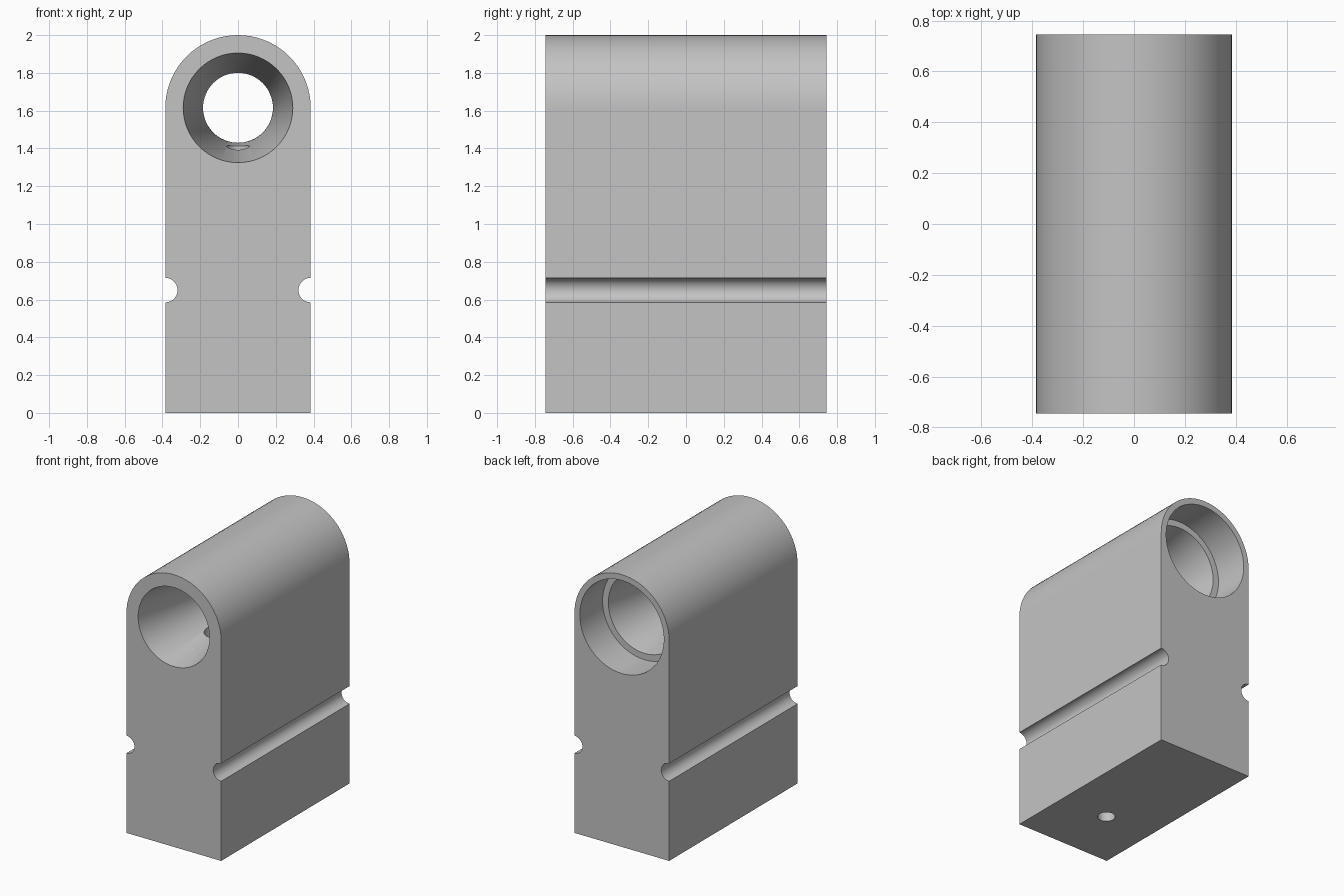
import bpy, bmesh, math
from math import pi, sin, cos

cube = bpy.data.objects.get("Cube")
if cube:
    bpy.data.objects.remove(cube, do_unlink=True)

HALF_W, HALF_D = 0.385, 0.745
BORE_Z = 2 - HALF_W
GROOVE_Z, GROOVE_R = 0.65, 0.065

grey = bpy.data.materials.new("plain grey")
grey.use_nodes = True
colour = (0.55, 0.55, 0.55, 1)
grey.diffuse_color = colour
grey.node_tree.nodes["Principled BSDF"].inputs["Base Color"].default_value = colour


def make_object(name, bm):
    bmesh.ops.recalc_face_normals(bm, faces=bm.faces)
    mesh = bpy.data.meshes.new(name)
    bm.to_mesh(mesh)
    bm.free()
    mesh.materials.append(grey)
    obj = bpy.data.objects.new(name, mesh)
    bpy.context.collection.objects.link(obj)
    return obj


def arc(cx, cz, r, start, end, n):
    return [(cx + r * cos(start + (end - start) * i / n),
             cz + r * sin(start + (end - start) * i / n)) for i in range(n + 1)]


def lathe(name, profile, sides):
    """Closed solid around the y axis at bore height, from (y, radius) pairs."""
    bm = bmesh.new()
    rings = [[bm.verts.new((r * cos(2 * pi * i / sides), y,
                            BORE_Z + r * sin(2 * pi * i / sides)))
              for i in range(sides)] for y, r in profile]
    for a, b in zip(rings, rings[1:]):
        for i in range(sides):
            j = (i + 1) % sides
            bm.faces.new((a[i], a[j], b[j], b[i]))
    bm.faces.new(rings[0])
    bm.faces.new(rings[-1])
    return make_object(name, bm)


# Round-topped block with a half-round groove on each side
outline = [(HALF_W, 0)]
outline += arc(HALF_W, GROOVE_Z, GROOVE_R, 1.5 * pi, 0.5 * pi, 16)
outline += arc(0, BORE_Z, HALF_W, 0, pi, 36)
outline += arc(-HALF_W, GROOVE_Z, GROOVE_R, 0.5 * pi, -0.5 * pi, 16)
outline += [(-HALF_W, 0)]
bm = bmesh.new()
face = bm.faces.new([bm.verts.new((x, -HALF_D, z)) for x, z in outline])
ext = bmesh.ops.extrude_face_region(bm, geom=[face])
bmesh.ops.translate(bm, vec=(0, 2 * HALF_D, 0),
                    verts=[v for v in ext["geom"] if isinstance(v, bmesh.types.BMVert)])
block = make_object("bored_block", bm)

# Hourglass bore with a wider stepped socket at the back
bore = lathe("bore_cutter", [(-0.762, 0.293), (-0.13, 0.185), (0.48, 0.295),
                             (0.48, 0.342), (0.78, 0.342)], 64)

# Vertical pin hole from the base into the bore
bpy.ops.mesh.primitive_cylinder_add(vertices=32, radius=0.06, depth=1.6,
                                    location=(0, -0.29, 0.7))
pin_hole = bpy.context.object
pin_hole.name = "pin_hole_cutter"
pin_hole.data.materials.append(grey)

# Cut the holes and keep the finished mesh
cutters = (bore, pin_hole)
for cutter in cutters:
    cutter.hide_render = True
    mod = block.modifiers.new(cutter.name, "BOOLEAN")
    mod.operation = "DIFFERENCE"
    mod.solver = "EXACT"
    mod.object = cutter
bpy.context.view_layer.update()
depsgraph = bpy.context.evaluated_depsgraph_get()
cut_mesh = bpy.data.meshes.new_from_object(block.evaluated_get(depsgraph))
block.modifiers.clear()
block.data = cut_mesh
for cutter in cutters:
    bpy.data.objects.remove(cutter, do_unlink=True)

# One material on every face
cut_mesh.materials.clear()
cut_mesh.materials.append(grey)
for poly in cut_mesh.polygons:
    poly.material_index = 0

bpy.ops.object.select_all(action="DESELECT")
block.select_set(True)
bpy.context.view_layer.objects.active = block
bpy.ops.object.shade_smooth_by_angle(angle=math.radians(30))
